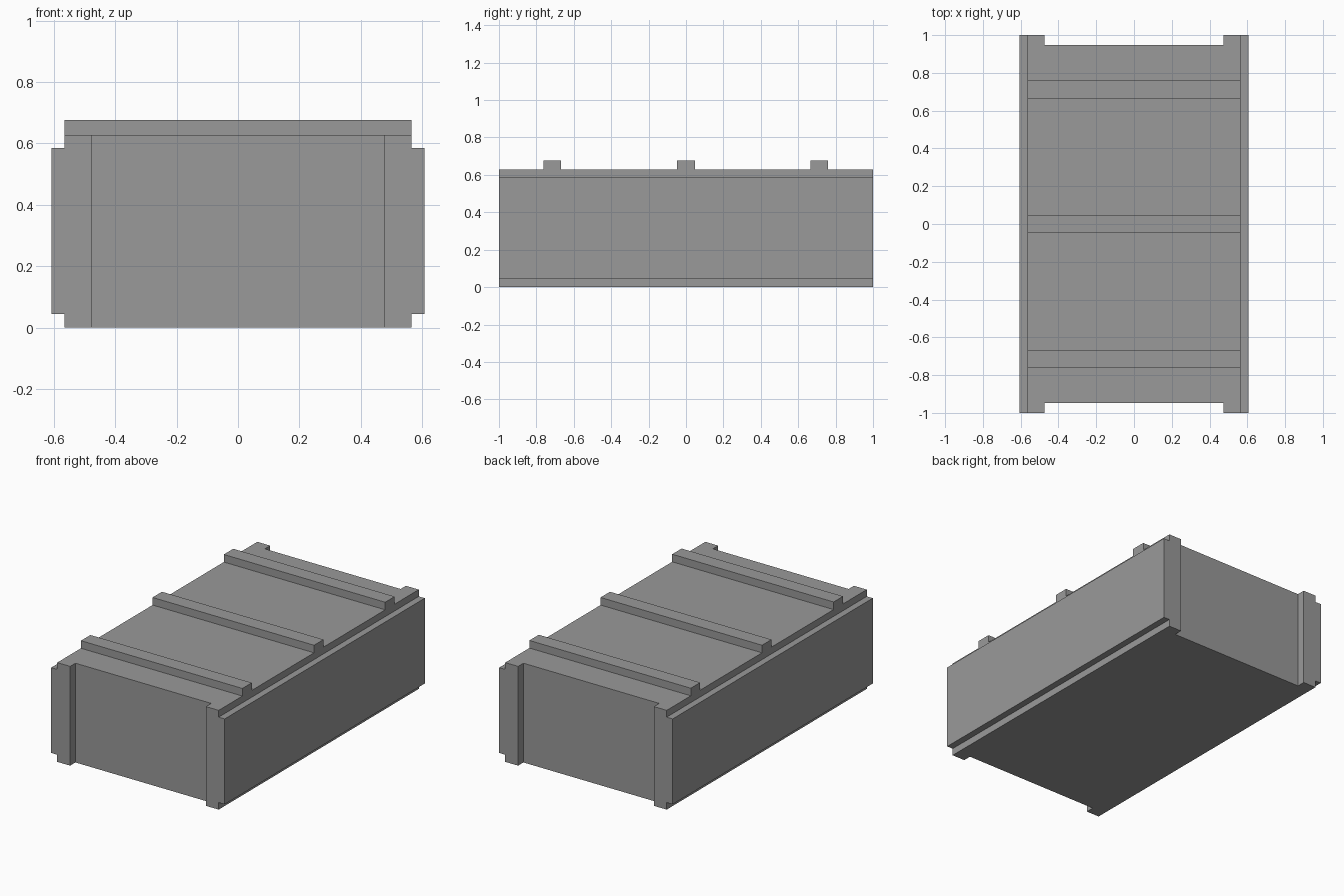
import bpy

cube = bpy.data.objects.get("Cube")
if cube:
    bpy.data.objects.remove(cube, do_unlink=True)

GREY = (0.32, 0.32, 0.32, 1.0)
grey = bpy.data.materials.new("plain grey")
grey.use_nodes = True
grey.diffuse_color = GREY
grey.node_tree.nodes["Principled BSDF"].inputs["Base Color"].default_value = GREY


def box(name, low, high):
    """Box between two opposite corners."""
    bpy.ops.mesh.primitive_cube_add(size=1)
    ob = bpy.context.object
    ob.name = ob.data.name = name
    for v in ob.data.vertices:
        v.co = [h if c > 0 else l for c, l, h in zip(v.co, low, high)]
    ob.data.materials.append(grey)
    return ob


HALF_W, OUTER_W = 0.565, 0.607   # crate body, outside of side panels
POST_IN, END = 0.475, 0.947      # inner edge of posts, end walls
TOP, LID = 0.628, 0.676          # body top, batten top

# Crate body
box("crate_body", (-HALF_W, -END, 0), (HALF_W, END, TOP))

# Side panels and corner posts
for side, sx in (("left", 1), ("right", -1)):
    xs = sorted((sx * HALF_W, sx * OUTER_W))
    box(side + "_side_panel", (xs[0], -1, 0.045), (xs[1], 1, 0.585))
    for end, sy in (("front", -1), ("back", 1)):
        px = sorted((sx * POST_IN, sx * HALF_W))
        py = sorted((sy * END, sy))
        box(f"{end}_{side}_post", (px[0], py[0], 0), (px[1], py[1], TOP))

# Battens across the lid
for name, y in (("front", -0.716), ("middle", 0), ("back", 0.712)):
    box(name + "_lid_batten", (-HALF_W, y - 0.047, TOP), (HALF_W, y + 0.047, LID))
